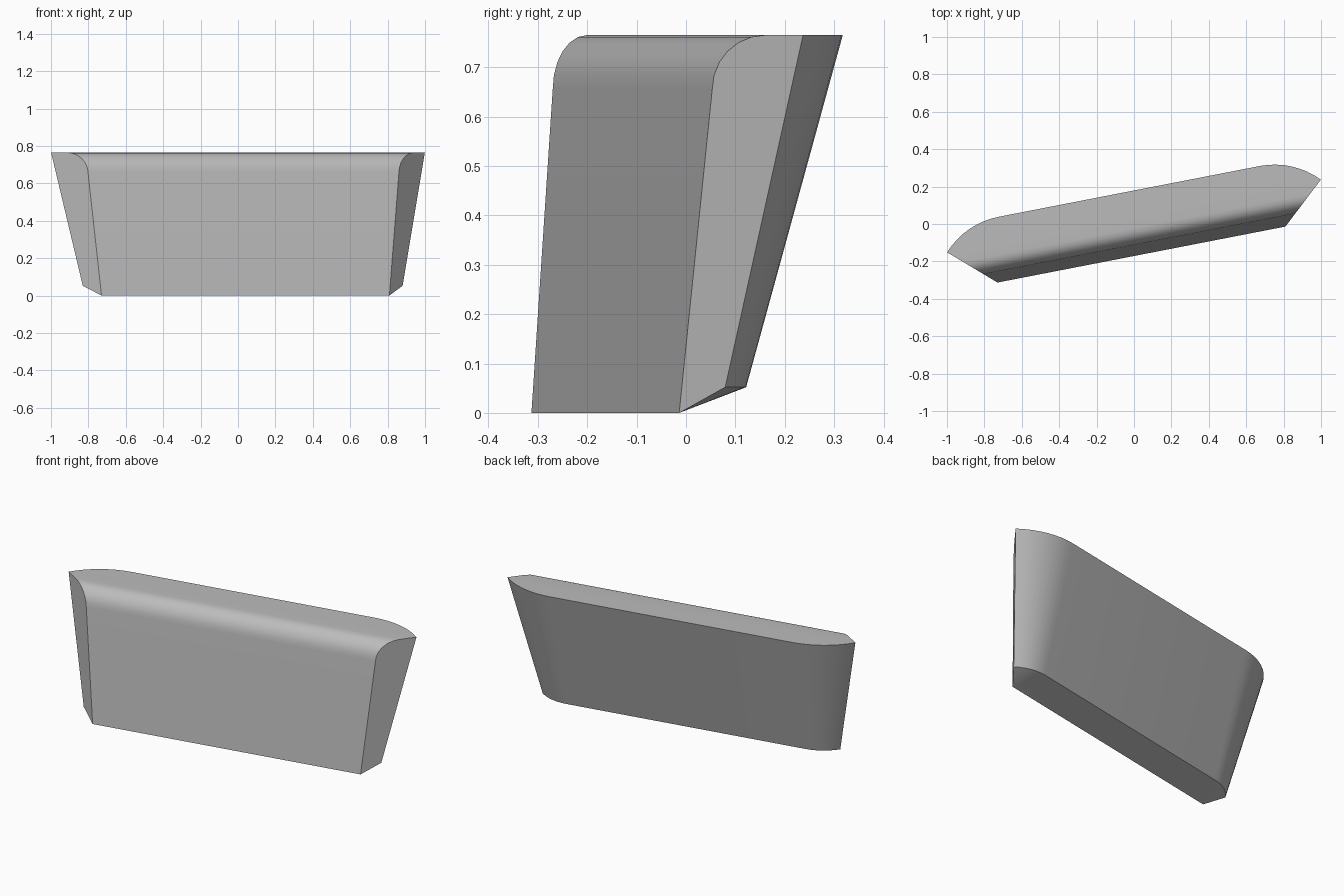
import bpy, bmesh
from math import sin, cos, pi, radians, hypot, atan2, asin
from mathutils import Matrix

cube = bpy.data.objects.get("Cube")
if cube:
    bpy.data.objects.remove(cube)

grey = bpy.data.materials.new("plain_grey")
grey.use_nodes = True
grey.diffuse_color = (0.5, 0.5, 0.5, 1)
grey.node_tree.nodes["Principled BSDF"].inputs["Base Color"].default_value = (0.5, 0.5, 0.5, 1)

FRONT, HALF, HEIGHT, LOW = -0.168, 0.784, 0.765, 0.052


def half_width(y):
    # the end faces are upright planes that flare toward the back
    return HALF + 1.114 * (y - FRONT)


def corner_arc(start_x, back_y, end_y, z, steps=8):
    # rounded back corner, tangent to the straight back edge
    dx, dy = half_width(end_y) - start_x, back_y - end_y
    r = (dx * dx + dy * dy) / (2 * dy)
    sweep = asin(dx / r)
    return [(start_x + r * sin(sweep * i / steps),
             back_y - r + r * cos(sweep * i / steps), z) for i in range(steps + 1)]


bm = bmesh.new()


def pair(points):
    # matching vertices on the right (-x) and left (+x) sides
    return [[bm.verts.new((s * x, y, z)) for x, y, z in points] for s in (-1, 1)]


# front profile: leaning face, then a rounded shoulder
profile = [(FRONT, 0)]
for i in range(7):
    t = pi / 2 * i / 6
    profile.append((-0.022 - 0.09 * cos(t), 0.655 + (HEIGHT - 0.655) * sin(t)))
front = pair([(half_width(y), y, z) for y, z in profile])
top = pair(corner_arc(0.71, 0.176, 0.042, HEIGHT))
low = pair(corner_arc(0.70, -0.018, -0.09, LOW))

# front face and shoulder
for i in range(len(profile) - 1):
    bm.faces.new((front[0][i], front[1][i], front[1][i + 1], front[0][i + 1]))
# top
bm.faces.new([front[0][-1], front[1][-1]] + top[1][::-1] + top[0])
# back and underside middle
bm.faces.new((top[0][0], top[1][0], low[1][0], low[0][0]))
bm.faces.new((front[0][0], front[1][0], low[1][0], low[0][0]))
# ends, rounded back corners and underside corners
for f, t, b in zip(front, top, low):
    bm.faces.new(f + [t[-1], b[-1]])
    for i in range(len(t) - 1):
        bm.faces.new((t[i], t[i + 1], b[i + 1], b[i]))
        bm.faces.new((f[0], b[i], b[i + 1]))

bmesh.ops.recalc_face_normals(bm, faces=bm.faces)
bmesh.ops.transform(bm, verts=bm.verts, matrix=Matrix.Rotation(radians(11), 4, "Z")
                    @ Matrix.Translation((0.008, 0, 0)))
mesh = bpy.data.meshes.new("angled_panel")
bm.to_mesh(mesh)
bm.free()
mesh.materials.append(grey)
panel = bpy.data.objects.new("angled_panel", mesh)
bpy.context.collection.objects.link(panel)
bpy.ops.object.select_all(action="DESELECT")
panel.select_set(True)
bpy.context.view_layer.objects.active = panel
bpy.ops.object.shade_smooth_by_angle(angle=radians(30))
